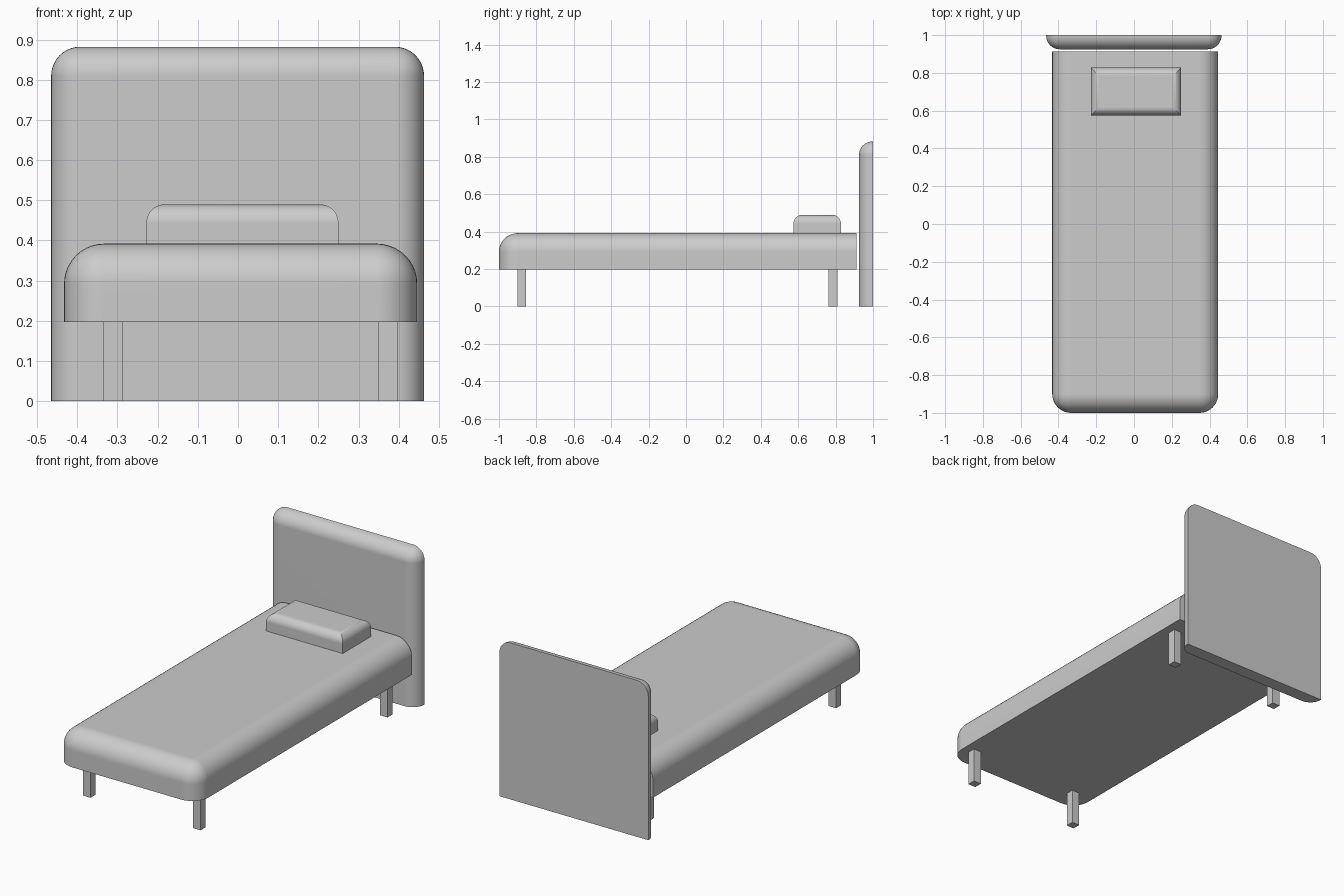
import bpy
import bmesh
import math
from mathutils import Vector

cube = bpy.data.objects.get("Cube")
if cube:
    bpy.data.objects.remove(cube, do_unlink=True)

# Single plain material
GREY = (0.604, 0.604, 0.604, 1)
grey = bpy.data.materials.new("plain_grey")
grey.use_nodes = True
grey.diffuse_color = GREY
grey.node_tree.nodes["Principled BSDF"].inputs["Base Color"].default_value = GREY


def box(name, low, high, radius=0, rounded=None):
    """Box between two corners; edges whose side signs pass the rule are rounded."""
    low, high = Vector(low), Vector(high)
    centre, size = (low + high) / 2, high - low
    bm = bmesh.new()
    bmesh.ops.create_cube(bm, size=2)
    edges = []
    if rounded:
        for edge in bm.edges:
            mid = (edge.verts[0].co + edge.verts[1].co) / 2
            if rounded(*(round(c) for c in mid)):
                edges.append(edge)
    bmesh.ops.scale(bm, vec=size / 2, verts=bm.verts)
    if edges:
        bmesh.ops.bevel(bm, geom=edges, offset=radius, offset_type='OFFSET',
                        segments=10, profile=0.5, affect='EDGES')
    mesh = bpy.data.meshes.new(name)
    bm.to_mesh(mesh)
    bm.free()
    mesh.materials.append(grey)
    obj = bpy.data.objects.new(name, mesh)
    obj.location = centre
    bpy.context.collection.objects.link(obj)
    if edges:
        bpy.ops.object.select_all(action='DESELECT')
        obj.select_set(True)
        bpy.context.view_layer.objects.active = obj
        bpy.ops.object.shade_smooth_by_angle(angle=math.radians(30))
        # Keep the large faces flat beside the rounded edges
        normals = obj.modifiers.new("flat_faces", 'WEIGHTED_NORMAL')
        normals.keep_sharp = True
    return obj


def front_and_top(x, y, z):
    return y <= 0 and z >= 0


def top_only(x, y, z):
    return z > 0


# Mattress and headboard: rounded in front and on top, square at the back
box("mattress", (-0.433, -1, 0.197), (0.446, 0.912, 0.392), 0.1, front_and_top)
box("headboard", (-0.465, 0.925, 0), (0.463, 1, 0.882), 0.072, front_and_top)

# Pillow: rounded top with mitred corners
box("pillow", (-0.228, 0.575, 0.39), (0.25, 0.828, 0.49), 0.046, top_only)

# Legs
for side, x in (("right", -0.336), ("left", 0.35)):
    for end, y in (("front", -0.902), ("back", 0.763)):
        box(f"{end}_{side}_leg", (x, y, 0), (x + 0.048, y + 0.046, 0.198))
